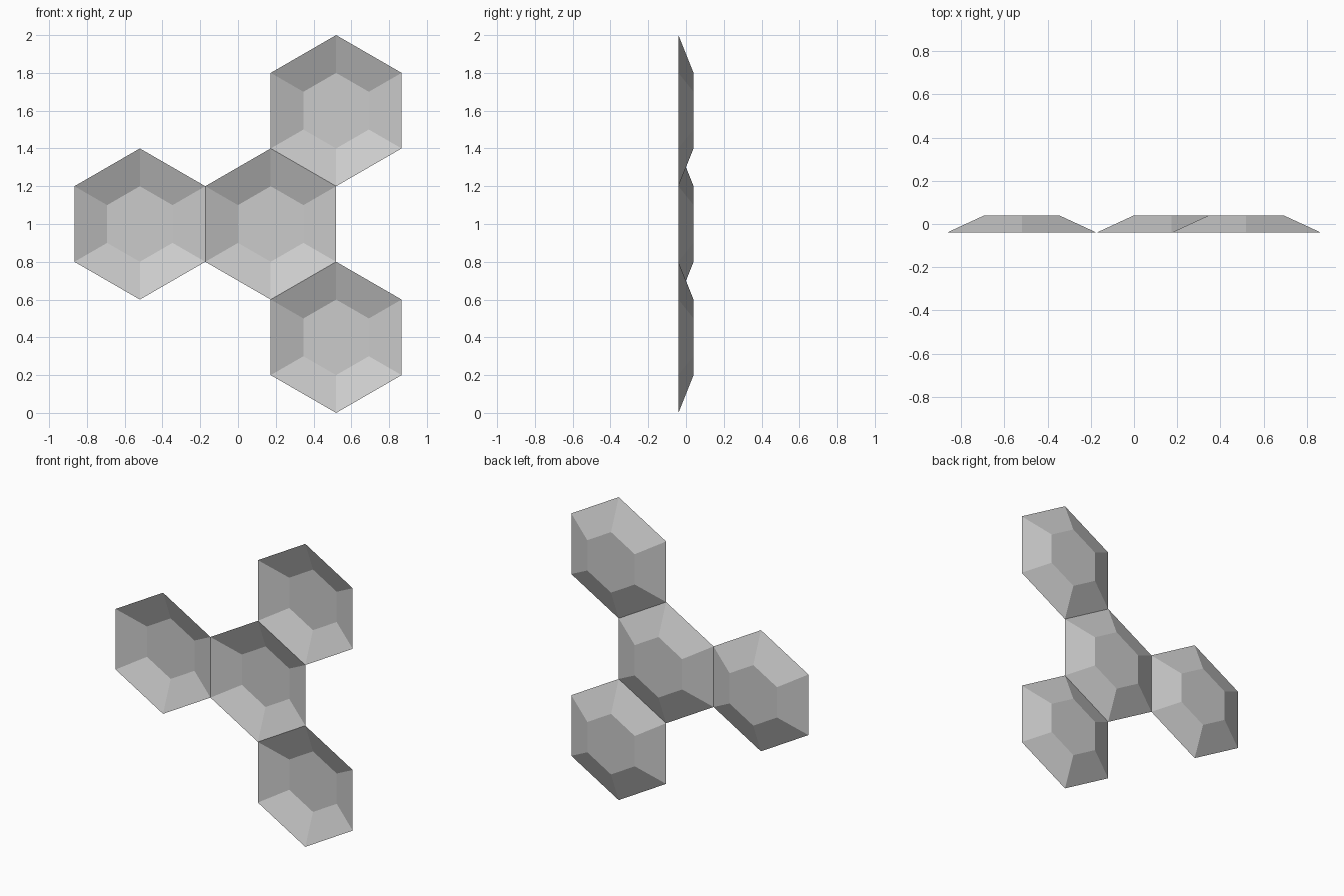
import bpy
import bmesh
from math import sin, cos, pi, sqrt

if "Cube" in bpy.data.objects:
    bpy.data.objects.remove(bpy.data.objects["Cube"])

R_RIM, R_FLOOR, HALF_DEPTH = 0.4, 0.2, 0.04
STEP = R_RIM * sqrt(3)          # centre distance of touching hexagons
CX, CZ = STEP / 4, 1.0          # centre of the middle tile


def hex_tile(name, x, z):
    """Thin hexagonal dish: open rim at the front, flat floor at the back."""
    bm = bmesh.new()

    def ring(radius, y):
        return [bm.verts.new((radius * sin(i * pi / 3), y, radius * cos(i * pi / 3)))
                for i in range(6)]

    rim, floor = ring(R_RIM, -HALF_DEPTH), ring(R_FLOOR, HALF_DEPTH)
    bm.faces.new(floor)
    for i in range(6):
        j = (i + 1) % 6
        bm.faces.new((rim[i], rim[j], floor[j], floor[i]))
    bmesh.ops.recalc_face_normals(bm, faces=bm.faces)
    mesh = bpy.data.meshes.new(name)
    bm.to_mesh(mesh)
    bm.free()
    obj = bpy.data.objects.new(name, mesh)
    obj.location = (x, 0, z)
    bpy.context.collection.objects.link(obj)


# Middle tile and three neighbours at 120 degree spacing
hex_tile("middle_tile", CX, CZ)
for name, angle in (("upper_tile", pi / 3), ("left_tile", pi), ("lower_tile", -pi / 3)):
    hex_tile(name, CX + STEP * cos(angle), CZ + STEP * sin(angle))
